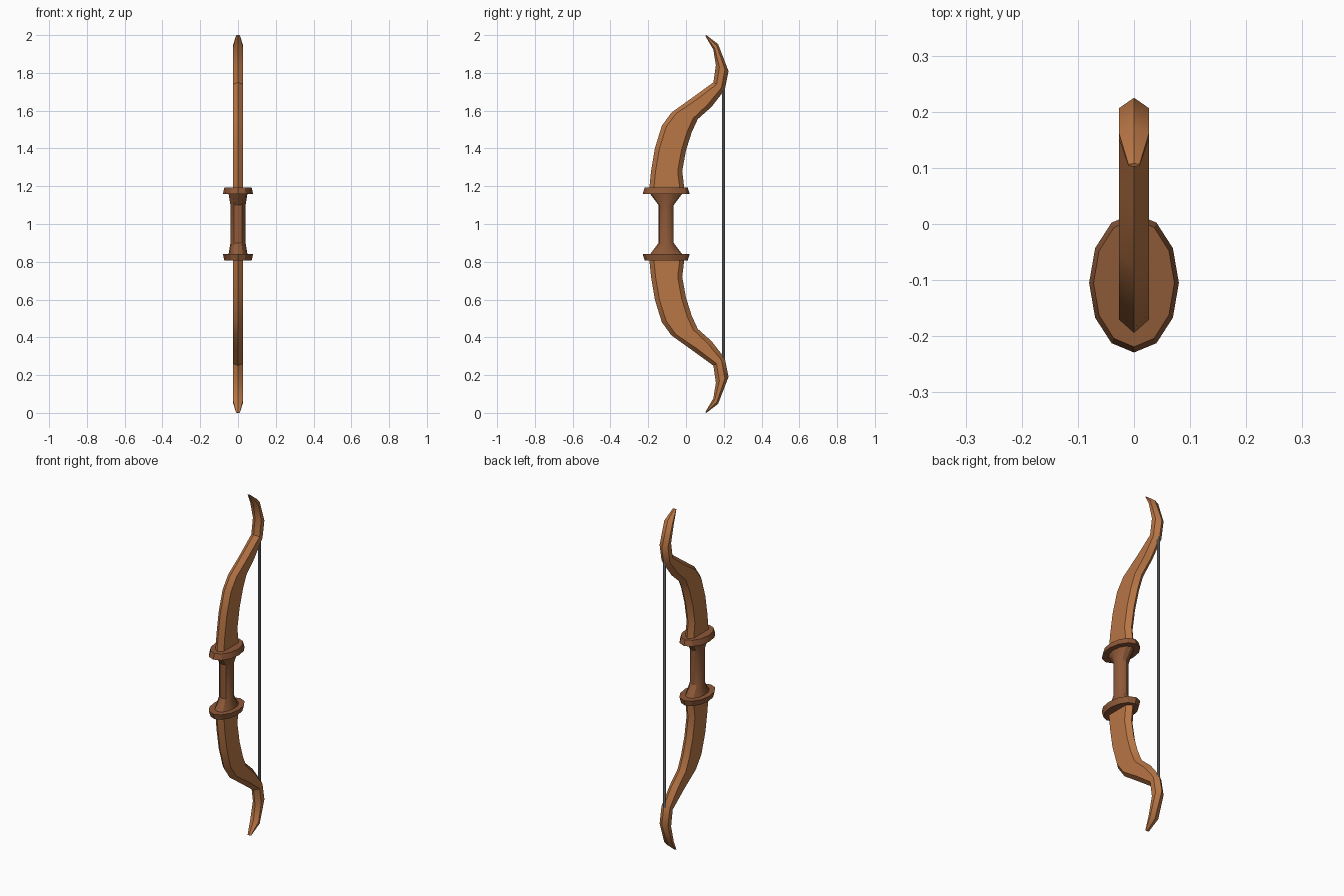
import bpy, bmesh
from math import cos, sin, pi

if "Cube" in bpy.data.objects:
    bpy.data.objects.remove(bpy.data.objects["Cube"])


def material(name, rgb):
    m = bpy.data.materials.new(name)
    m.diffuse_color = (*rgb, 1)
    m.use_nodes = True
    m.node_tree.nodes["Principled BSDF"].inputs["Base Color"].default_value = m.diffuse_color
    return m


limb_wood = material("limb_wood", (0.48, 0.18, 0.06))
grip_wood = material("grip_wood", (0.27, 0.10, 0.04))
string_grey = material("string_grey", (0.25, 0.25, 0.25))


def loft(name, rings, mat):
    """Skin a list of equal-length rings, capping both ends."""
    bm = bmesh.new()
    vs = [[bm.verts.new(p) for p in ring] for ring in rings]
    n = len(rings[0])
    for a, b in zip(vs, vs[1:]):
        for i in range(n):
            j = (i + 1) % n
            bm.faces.new((a[i], a[j], b[j], b[i]))
    bm.faces.new(vs[0])
    bm.faces.new(vs[-1])
    bmesh.ops.recalc_face_normals(bm, faces=bm.faces)
    me = bpy.data.meshes.new(name)
    bm.to_mesh(me)
    bm.free()
    ob = bpy.data.objects.new(name, me)
    bpy.context.collection.objects.link(ob)
    me.materials.append(mat)
    bpy.ops.object.select_all(action='DESELECT')
    ob.select_set(True)
    bpy.context.view_layer.objects.active = ob
    bpy.ops.object.shade_smooth_by_angle(angle=pi / 6)
    return ob


def ellipse(y, z, rx, ry, n=12):
    return [(rx * cos(2 * pi * i / n), y + ry * sin(2 * pi * i / n), z) for i in range(n)]


def limb_ring(fy, fz, by, bz, w, t):
    """Hexagon with ridges front and back and flat sides."""
    def at(s):
        return fy + (by - fy) * s, fz + (bz - fz) * s
    return [(0, fy, fz), (w, *at(t)), (w, *at(1 - t)),
            (0, by, bz), (-w, *at(1 - t)), (-w, *at(t))]


def flip(p, side):
    return (p[0], p[1], 1 + side * (p[2] - 1))


# Front ridge and back ridge of the upper limb: (fy, fz, by, bz)
LIMB = [(-0.195, 1.18, -0.008, 1.18), (-0.185, 1.28, -0.02, 1.28),
        (-0.165, 1.40, 0.0, 1.39), (-0.128, 1.52, 0.03, 1.485),
        (-0.077, 1.59, 0.062, 1.555), (0.035, 1.67, 0.135, 1.62),
        (0.145, 1.75, 0.205, 1.71), (0.158, 1.84, 0.225, 1.81),
        (0.145, 1.922, 0.17, 1.952), (0.102, 1.997, 0.108, 2.0)]

for side, label in ((1, "upper"), (-1, "lower")):
    # Curved limb
    rings = []
    for k, (fy, fz, by, bz) in enumerate(LIMB):
        depth = ((by - fy) ** 2 + (bz - fz) ** 2) ** 0.5
        w = 0.01 if k == len(LIMB) - 1 else 0.027
        ring = limb_ring(fy, fz, by, bz, w, min(0.024 / depth, 0.28))
        rings.append([flip(p, side) for p in ring])
    loft(label + "_limb", rings, limb_wood)
    # Oval guard plate, wider toward the grip
    guard = [ellipse(-0.105, 1.16, 0.08, 0.124), ellipse(-0.105, 1.193, 0.072, 0.114)]
    loft(label + "_guard", [[flip(p, side) for p in r] for r in guard], grip_wood)

# Grip with flared ends
GRIP = [(0.84, 0.05, 0.085), (0.90, 0.04, 0.04), (1.10, 0.04, 0.04), (1.16, 0.05, 0.085)]
loft("grip", [ellipse(-0.105, z, rx, ry) for z, rx, ry in GRIP], grip_wood)

# Bow string
loft("bow_string", [ellipse(0.199, z, 0.008, 0.008, 8) for z in (0.28, 1.72)], string_grey)
